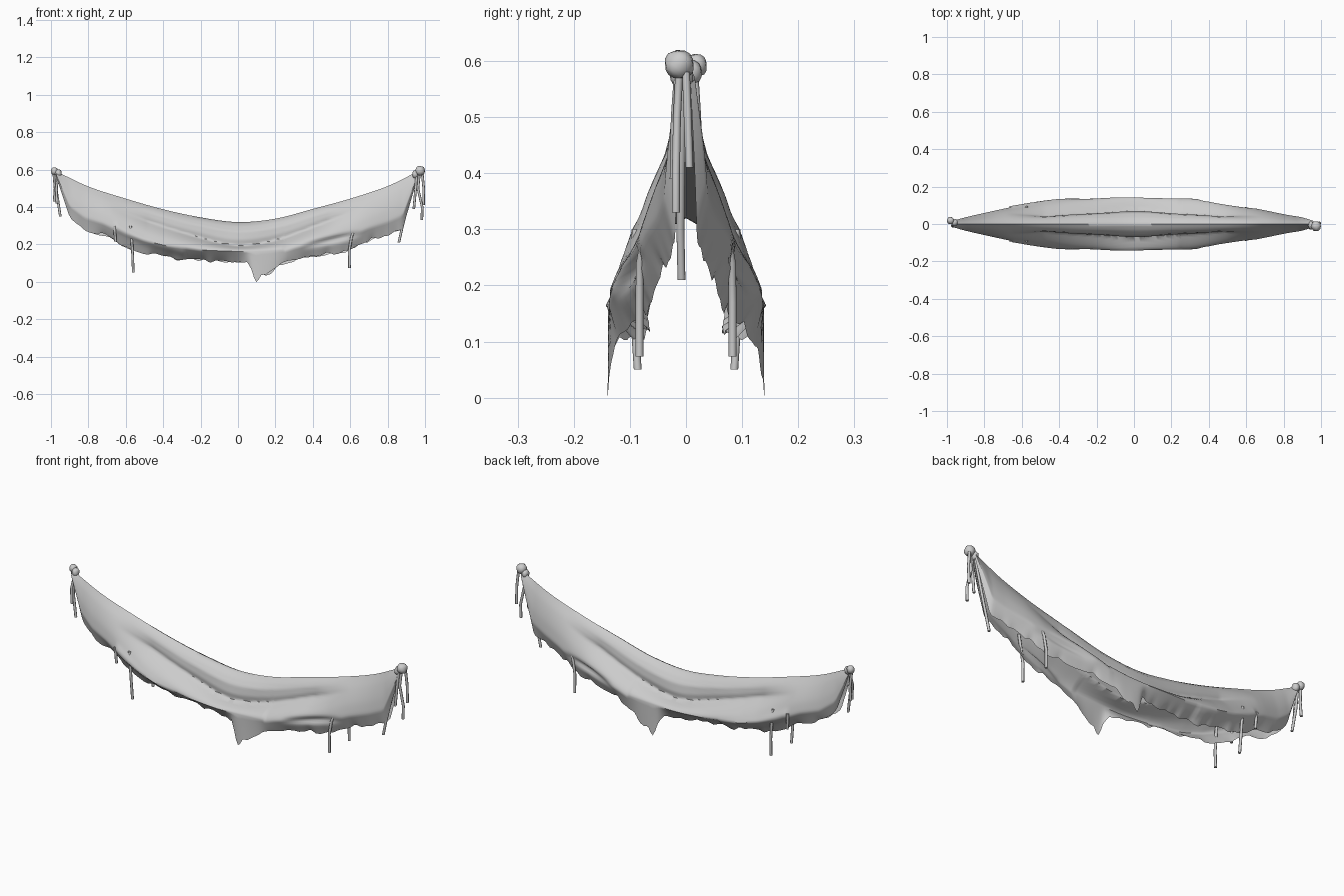
import bpy, bmesh, math, random
from mathutils import Vector

random.seed(4)
if "Cube" in bpy.data.objects:
    bpy.data.objects.remove(bpy.data.objects["Cube"], do_unlink=True)

mat = bpy.data.materials.new("light_grey_cloth")
mat.use_nodes = True
GREY = (0.6, 0.6, 0.6, 1)
mat.diffuse_color = GREY
mat.node_tree.nodes["Principled BSDF"].inputs["Base Color"].default_value = GREY


def lerp_table(pts, x, smooth=False):
    """Interpolate (x, value) points, optionally with smooth tangents."""
    if x <= pts[0][0]:
        return pts[0][1]
    for i in range(len(pts) - 1):
        (a, va), (b, vb) = pts[i], pts[i + 1]
        if x <= b:
            f = (x - a) / (b - a)
            if not smooth:
                return va + (vb - va) * f
            p, n = pts[max(i - 1, 0)], pts[min(i + 2, len(pts) - 1)]
            ma = (vb - p[1]) / (b - p[0]) * (b - a)
            mb = (n[1] - va) / (n[0] - a) * (b - a)
            return ((2*f**3 - 3*f*f + 1) * va + (f**3 - 2*f*f + f) * ma
                    + (3*f*f - 2*f**3) * vb + (f**3 - f*f) * mb)
    return pts[-1][1]


def finish(name, bm, angle=50):
    me = bpy.data.meshes.new(name)
    bm.to_mesh(me)
    bm.free()
    me.materials.append(mat)
    ob = bpy.data.objects.new(name, me)
    bpy.context.collection.objects.link(ob)
    bpy.ops.object.select_all(action='DESELECT')
    ob.select_set(True)
    bpy.context.view_layer.objects.active = ob
    bpy.ops.object.shade_smooth_by_angle(angle=math.radians(angle))
    return ob


# Cloth outlines along its length: top line, ragged hem, half width, hem tuck
RIDGE = [(-.97, .59), (-.8, .51), (-.6, .445), (-.4, .388), (-.2, .345), (0, .32),
         (.2, .338), (.4, .39), (.6, .445), (.8, .512), (.96, .59)]
HEM = [(-.97, .56), (-.93, .44), (-.9, .35), (-.82, .28), (-.72, .25), (-.6, .185),
       (-.5, .155), (-.4, .13), (-.2, .11), (.05, .108), (.075, .06), (.092, 0), (.106, 0),
       (.12, .035), (.18, .05), (.22, .085), (.3, .115), (.4, .14), (.58, .165),
       (.7, .22), (.8, .25), (.88, .285), (.92, .42), (.96, .56)]
WIDTH = [(-.97, .016), (-.9, .036), (-.8, .058), (-.6, .1), (-.4, .125), (-.2, .139),
         (0, .14), (.2, .139), (.4, .125), (.6, .092), (.7, .072), (.8, .052), (.9, .035), (.96, .016)]
TUCK = [(-.9, .5), (-.6, .6), (-.3, .5), (-.1, .55), (.02, .75), (.08, 1), (.16, .98),
        (.35, .75), (.6, .65), (.9, .5)]
# Half cross-sections: (drop, spread) down to the fold, and at the tight ends
UPPER = [(0, 0), (.15, .48), (.4, .88), (.75, 1), (1, .94)]
END = [(0, 0), (.2, .45), (.45, .82), (.68, 1), (.74, 1)]
# Level fold: depth below the top line and distance from the middle plane
FOLD_DROP = [(-.7, .075), (-.5, .085), (-.3, .1), (0, .125), (.3, .107), (.5, .085), (.7, .06)]
FOLD_OUT = [(-.7, .033), (-.5, .04), (-.3, .052), (0, .068), (.3, .052), (.5, .038), (.7, .03)]
# Diagonal crease on the lower right part of the cloth
CREASE = [(-.66, .3), (-.5, .22), (-.28, .155)]
NX, NT = 150, 27
BULGE = .74


def folded_spread(x, t, depth, width):
    """Convex upper part, then a fold from which the cloth flares out."""
    drop = lerp_table(FOLD_DROP, x, True) / depth
    out = lerp_table(FOLD_OUT, x, True) / width
    if t < drop:
        return out * lerp_table(UPPER, t / drop)
    s = min(1, (t - drop) / (BULGE - drop))
    start = out * UPPER[-1][1]
    return start + (1 - start) * math.sin(s * math.pi / 2)


def cloth_point(x, t, side, ragged):
    top, hem = lerp_table(RIDGE, x, True), lerp_table(HEM, x)
    width = lerp_table(WIDTH, x, True)
    # The hanging point sits below the regular hem, so the fold stays level
    base = max(hem, .108) if abs(x) < .25 else hem
    low = max(0, t - BULGE) / (1 - BULGE)
    z = top + (base - top) * t + (hem - base) * low + ragged * low ** 2
    blend = min(1, max(0, (abs(x) - .48) / .2))
    g = 0
    if blend < 1:
        g += (1 - blend) * folded_spread(x, t, top - base, width)
    g += blend * lerp_table(END, t, True)
    g *= 1 + (lerp_table(TUCK, x, True) - 1) * low
    y = width * g
    y += .004 * t * math.sin(x * 17 + t * 3) * (1 - abs(x))
    if -.66 < x < -.28:
        y += .008 * math.exp(-((z - lerp_table(CREASE, x)) / .02) ** 2)
    # Slack tear pulled inwards, widest at its upper end
    f = (x - .34) / .32
    if 0 < f < 1:
        y -= .022 * math.sin(math.pi * f) * math.exp(-((z - .19 - .07 * f) / .016) ** 2)
    return Vector((x, side * y, z))


# Draped cloth: front and back sheets share the top line
bm = bmesh.new()
xs = [-.97 + 1.93 * i / NX for i in range(NX + 1)]
ridge = [bm.verts.new(cloth_point(x, 0, 1, 0)) for x in xs]
for side in (-1, 1):
    tatter = [(-.9 + 1.8 * k / 60, random.uniform(-.01, .014)) for k in range(61)]
    rows = []
    for i, x in enumerate(xs):
        rag = 0 if .04 < x < .14 else lerp_table(tatter, x)
        rows.append([ridge[i]] + [bm.verts.new(cloth_point(x, j / NT, side, rag))
                                  for j in range(1, NT + 1)])
    for a, b in zip(rows, rows[1:]):
        for j in range(NT):
            q = [a[j], b[j], b[j + 1], a[j + 1]]
            bm.faces.new(q if side < 0 else q[::-1])
finish("draped_cloth", bm, 60)


def strand(name, points, radius=.007):
    """Thin hanging cord with capped ends, swept through a few points."""
    bm = bmesh.new()
    rings = []
    for p in points:
        rings.append([bm.verts.new(Vector(p) + Vector((radius * math.cos(a), radius * math.sin(a), 0)))
                      for a in (k * math.tau / 8 for k in range(8))])
    for a, b in zip(rings, rings[1:]):
        for k in range(8):
            bm.faces.new((a[k], b[k], b[(k + 1) % 8], a[(k + 1) % 8]))
    bm.faces.new(rings[0])
    bm.faces.new(rings[-1][::-1])
    bmesh.ops.recalc_face_normals(bm, faces=bm.faces)
    finish(name, bm)


def knot(name, centre, size):
    """Slightly lumpy, squarish ball of tied cloth."""
    bm = bmesh.new()
    bmesh.ops.create_uvsphere(bm, u_segments=12, v_segments=8, radius=1)
    for v in bm.verts:
        v.co *= 1 + .08 * math.sin(v.co.x * 5 + 1) * math.cos(v.co.z * 4 + v.co.y * 3)
        v.co = Vector(centre) + Vector(v.co[k] * size[k] for k in range(3))
    finish(name, bm, 80)


# Knots at both ends
knot("left_knot", (.974, -.012, .594), (.026, .027, .026))
knot("left_knot_wrap", (.948, -.008, .575), (.016, .022, .022))
knot("right_knot", (-.981, .018, .592), (.019, .02, .021))
knot("right_knot_wrap", (-.96, .008, .58), (.018, .021, .022))

# Loose cords below the knots
END_CORDS = {
    "left_cord_outer": [(.985, 0, .58), (.993, .003, .5), (.992, .006, .41)],
    "left_cord_middle": [(.97, -.012, .58), (.962, -.016, .5), (.985, -.018, .4), (.983, -.018, .33)],
    "left_cord_inner": [(.955, -.015, .57), (.95, -.02, .5), (.94, -.022, .39)],
    "left_cord_long": [(.945, -.005, .56), (.905, -.009, .4), (.88, -.01, .3), (.86, -.008, .21)],
    "right_cord_outer": [(-.985, .015, .58), (-.978, .02, .5), (-.983, .022, .43)],
    "right_cord_middle": [(-.972, .008, .57), (-.968, .0, .47), (-.95, -.005, .35)],
    "right_cord_inner": [(-.96, .0, .57), (-.972, -.01, .5), (-.968, -.012, .42)],
}
for name, pts in END_CORDS.items():
    strand(name, pts)

# Cords hanging through the cloth, mirrored front to back
SIDE_CORDS = {
    "left_side_cord": [(.63, .07, .305), (.607, .082, .24), (.595, .083, .17), (.596, .083, .073)],
    "right_side_cord": [(-.575, .089, .3), (-.57, .093, .25), (-.563, .092, .14), (-.56, .086, .05)],
    "right_short_cord": [(-.66, .09, .3), (-.658, .086, .26), (-.655, .085, .215)],
}
for name, pts in SIDE_CORDS.items():
    for label, s in (("front", -1), ("back", 1)):
        strand(f"{label}_{name}", [(x, s * y, z) for x, y, z in pts])
